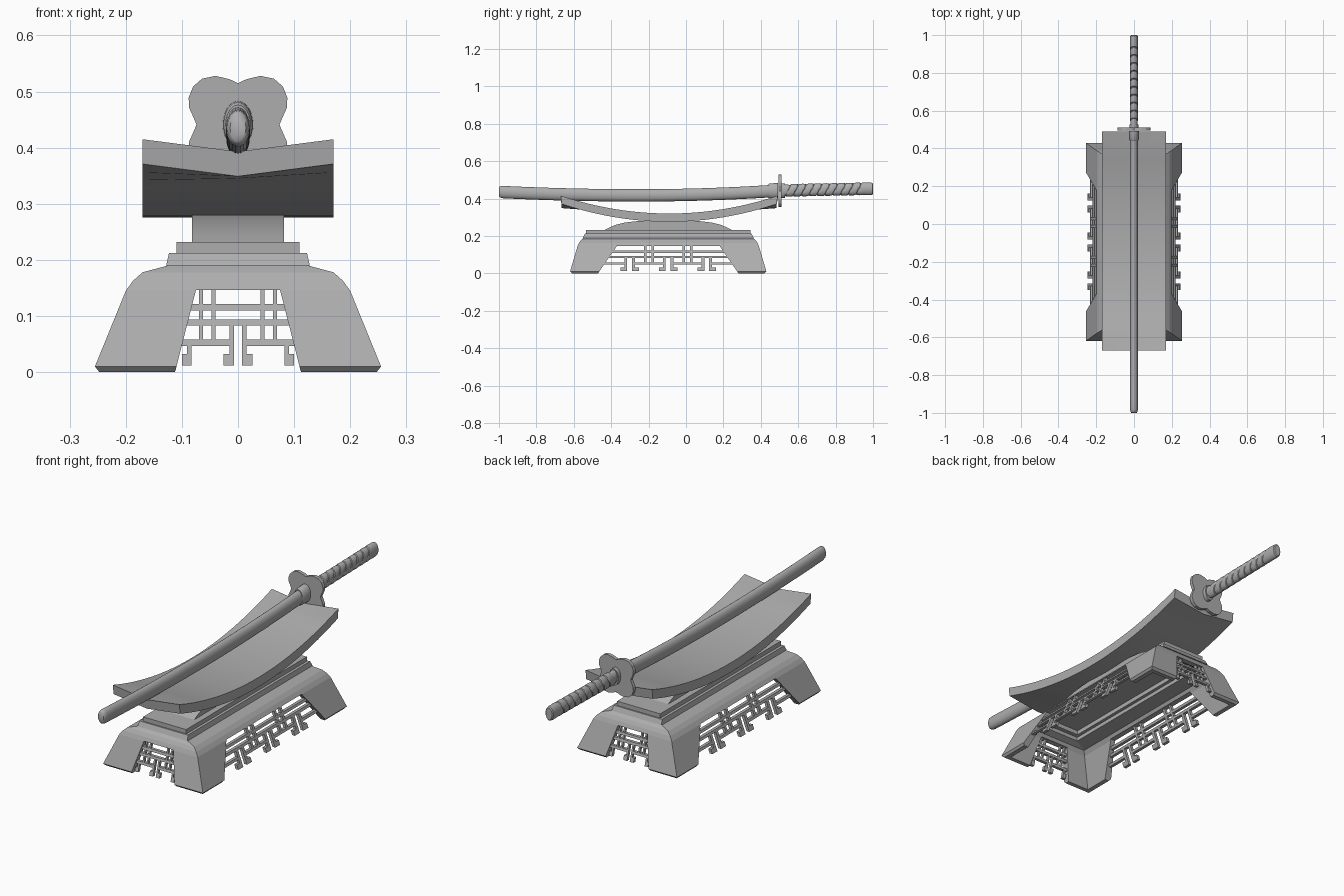
import bpy, bmesh
from math import sin, cos, pi, radians

cube = bpy.data.objects.get("Cube")
if cube:
    bpy.data.objects.remove(cube, do_unlink=True)

grey = bpy.data.materials.new("plain grey")
grey.use_nodes = True
tone = (0.42, 0.42, 0.42, 1)
grey.diffuse_color = tone
grey.node_tree.nodes["Principled BSDF"].inputs["Base Color"].default_value = tone

MID = -0.095  # y of the stand's centre


def finish(name, bm, angle=None):
    bmesh.ops.recalc_face_normals(bm, faces=bm.faces)
    mesh = bpy.data.meshes.new(name)
    bm.to_mesh(mesh)
    bm.free()
    mesh.materials.append(grey)
    ob = bpy.data.objects.new(name, mesh)
    bpy.context.collection.objects.link(ob)
    bpy.ops.object.select_all(action="DESELECT")
    ob.select_set(True)
    bpy.context.view_layer.objects.active = ob
    if angle:
        bpy.ops.object.shade_smooth_by_angle(angle=radians(angle))
    return ob


def loft(name, rings, loop=False, angle=None):
    """Skin matching rings; cap the ends, or join last to first."""
    bm = bmesh.new()
    rows = [[bm.verts.new(p) for p in ring] for ring in rings]
    n = len(rows[0])
    pairs = list(zip(rows, rows[1:])) + ([(rows[-1], rows[0])] if loop else [])
    for a, b in pairs:
        for i in range(n):
            j = (i + 1) % n
            bm.faces.new((a[i], a[j], b[j], b[i]))
    if not loop:
        bm.faces.new(rows[0])
        bm.faces.new(rows[-1])
    return finish(name, bm, angle)


def rect(hx, hy, z):
    return [(sx * hx, MID + sy * hy, z) for sx, sy in ((-1, -1), (1, -1), (1, 1), (-1, 1))]


def oval(y, z, rx, rz, lean=0.0, n=24):
    turns = [2 * pi * i / n for i in range(n)]
    return [(rx * cos(a), y + lean * sin(a), z + rz * sin(a)) for a in turns]


def cut(target, cutter):
    mod = target.modifiers.new("opening", "BOOLEAN")
    mod.operation, mod.object, mod.solver = "DIFFERENCE", cutter, "EXACT"
    bpy.context.view_layer.objects.active = target
    bpy.ops.object.modifier_apply(modifier=mod.name)
    bpy.data.objects.remove(cutter, do_unlink=True)


# Hollow base with flared legs
outer = [(0.247, 0.515, 0), (0.255, 0.525, 0.01), (0.2, 0.485, 0.145),
         (0.187, 0.477, 0.163), (0.17, 0.467, 0.178), (0.125, 0.452, 0.19)]
inner = [(0.1, 0.42, 0.19), (0.1, 0.42, 0.172), (0.165, 0.45, 0.16), (0.178, 0.462, 0.14), (0.225, 0.495, 0)]
base = loft("base", [rect(*r) for r in outer + inner], loop=True)

# Leg openings on the long and short sides
long_gap = [(-0.41, -0.05), (0.41, -0.05), (0.275, 0.146), (-0.275, 0.146)]
short_gap = [(-0.125, -0.05), (0.125, -0.05), (0.075, 0.146), (-0.075, 0.146)]
cut(base, loft("long_cutter", [[(x, MID + u, z) for u, z in long_gap] for x in (-1, 1)]))
cut(base, loft("short_cutter", [[(u, y, z) for u, z in short_gap] for y in (-1, 1)]))
bpy.ops.object.shade_smooth_by_angle(angle=radians(28))

# Stepped plinth
loft("lower_step", [rect(0.128, 0.456, 0.19), rect(0.123, 0.446, 0.212),
                    rect(0.085, 0.40, 0.212), rect(0.085, 0.40, 0.19)], loop=True)
loft("upper_step", [rect(0.11, 0.44, 0.21), rect(0.11, 0.44, 0.232)])
arch = [(-0.345, 0.23), (-0.32, 0.243), (-0.28, 0.26), (-0.23, 0.272), (-0.17, 0.279), (-0.09, 0.282)]
arch += [(-u, z) for u, z in reversed(arch)]
loft("cradle_block", [[(x, MID + u, z) for u, z in arch] for x in (-0.082, 0.082)], angle=30)


# Lattice panels: bars as (u0, u1, z0, z1) laid in the slope of the legs
def lattice(name, bars, place):
    bm = bmesh.new()
    for u0, u1, z0, z1 in bars:
        v = []
        for depth in (0, 0.014):
            for u, z in ((u0, z0), (u1, z0), (u1, z1), (u0, z1)):
                v.append(bm.verts.new(place(u, z, depth)))
        for f in ((0, 1, 2, 3), (4, 5, 6, 7), (0, 1, 5, 4), (1, 2, 6, 5), (2, 3, 7, 6), (3, 0, 4, 7)):
            bm.faces.new([v[i] for i in f])
    finish(name, bm)


def gap_half(low, high, z):
    return low + (high - low) * z / 0.146 + 0.008


def hooks(c, s):
    """A pair of hanging hooks with outward feet."""
    bars = []
    for d in (-1, 1):
        for a, b, z0, z1 in ((0.007, 0.015, 0.012, 0.085), (0.015, 0.026, 0.012, 0.032)):
            bars.append((*sorted((c + d * a * s, c + d * b * s)), z0, z1))
    return bars


def rails(low, high):
    return [(-gap_half(low, high, z), gap_half(low, high, z), z, z + 0.011) for z in (0.11, 0.083)]


def posts(c, s):
    return [(c + d * 0.011 * s - 0.0035 * s, c + d * 0.011 * s + 0.0035 * s, 0.047, 0.15) for d in (-1, 1)]


short_bars = rails(0.112, 0.075) + hooks(0, 1)
for d in (-1, 1):
    short_bars += posts(d * 0.055, 1)
    short_bars.append((*sorted((d * 0.014, d * 0.105)), 0.047, 0.058))
    short_bars.append((*sorted((d * 0.083, d * 0.091)), 0.012, 0.05))
    short_bars.append((*sorted((d * 0.091, d * 0.1)), 0.012, 0.032))

long_bars = rails(0.375, 0.275)
for c in (-0.206, 0, 0.206):
    long_bars += hooks(c, 1.9)
    for d in (-1, 1):
        long_bars.append((*sorted((c + d * 0.026, c + d * 0.103)), 0.047, 0.058))
for c in (-0.103, 0.103):
    long_bars += posts(c, 1.9)
for d in (-1, 1):
    long_bars.append((*sorted((d * 0.29, d * 0.34)), 0.047, 0.058))

for side, s in (("left", 1), ("right", -1)):
    lattice(side + "_lattice", long_bars,
            lambda u, z, t: (s * (0.252 - 0.38 * z - t), MID + u, z))
for side, s in (("back", 1), ("front", -1)):
    lattice(side + "_lattice", short_bars,
            lambda u, z, t: (u, MID + s * (0.519 - 0.28 * z - t), z))

# Curved cradle with a shallow notch at each end
rings = []
steps = 24
for i in range(steps + 1):
    t = 2 * i / steps - 1
    z = 0.32 + 0.095 * t * t
    dip = 0.022 * max(0, (abs(t) - 0.84) / 0.16)
    y, low = -0.09 + 0.58 * t, -0.09 + 0.575 * t
    rings.append([(-0.17, y, z), (0, y, z - dip), (0.17, y, z),
                  (0.17, low, z - 0.044), (0, low, z - 0.044 - dip), (-0.17, low, z - 0.044)])
loft("cradle", rings, angle=25)


# Sword scabbard with a gentle bow
def bow(y):
    return 0.417 + 0.034 * ((y + 0.25) / 0.75) ** 2 * (0.55 if y < -0.25 else 0.75)


scabbard = [oval(-1, bow(-1), 0.014, 0.024), oval(-0.994, bow(-1), 0.019, 0.03)]
scabbard += [oval(y, bow(y), 0.021, 0.033) for y in [-0.98 + 1.47 * i / 24 for i in range(25)]]
loft("scabbard", scabbard, angle=50)
loft("scabbard_collar", [oval(y, 0.441, rx, rz) for y, rx, rz in
                         ((0.44, 0.022, 0.035), (0.447, 0.026, 0.04), (0.492, 0.027, 0.042))], angle=40)

# Four-lobed guard
lobe = [(0.074, 0), (0.079, 0.012), (0.087, 0.03), (0.088, 0.048), (0.08, 0.068),
        (0.064, 0.082), (0.04, 0.087), (0.015, 0.081), (0, 0.074)]
top = lobe + [(-x, z) for x, z in lobe[-2::-1]]
outline = top + [(x, -z) for x, z in top[-2:0:-1]]
loft("guard", [[(x, y, 0.441 + z) for x, z in outline] for y in (0.494, 0.51)])

# Wrapped handle with leaning bands
loft("handle_collar", [oval(y, 0.442, 0.024, 0.039) for y in (0.508, 0.528)], angle=40)
handle = [oval(0.52, 0.444, 0.019, 0.032)]
bands = 10
for i in range(bands):
    for f, s in ((0.0, 0.88), (0.08, 1.0), (0.5, 1.04), (0.92, 1.0)):
        y = 0.545 + 0.42 * (i + f) / bands
        handle.append(oval(y, 0.443 + 0.01 * (y - 0.5) / 0.5, 0.021 * s, 0.033 * s, lean=0.014))
handle += [oval(0.983, 0.452, 0.021, 0.034), oval(0.996, 0.452, 0.02, 0.032), oval(1, 0.452, 0.016, 0.027)]
loft("handle", handle, angle=35)
